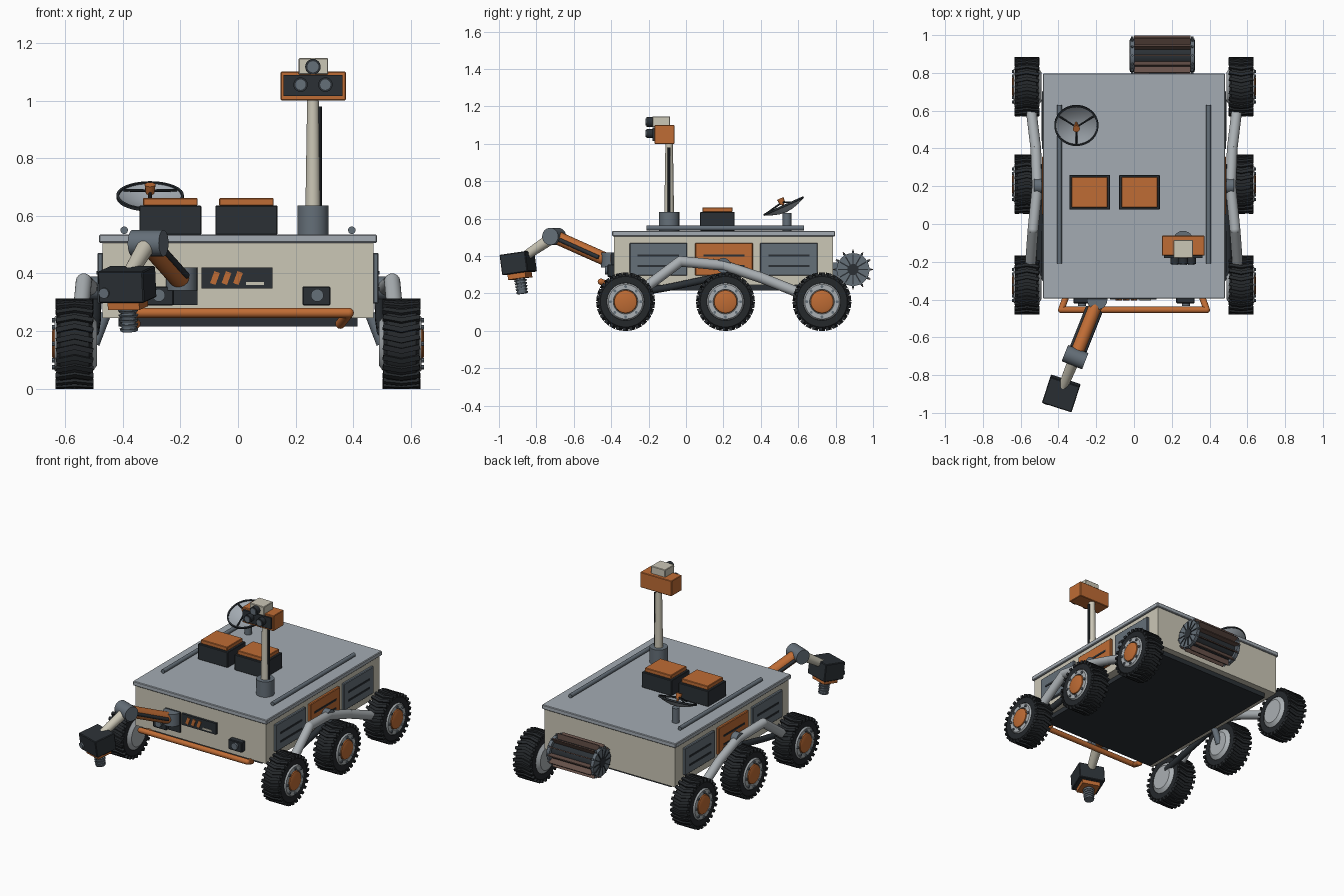
import bpy, bmesh, math
from mathutils import Matrix, Vector

cube = bpy.data.objects.get("Cube")
if cube:
    bpy.data.objects.remove(cube, do_unlink=True)


def material(name, r, g, b):
    m = bpy.data.materials.new(name)
    m.use_nodes = True
    m.diffuse_color = (r, g, b, 1)
    m.node_tree.nodes["Principled BSDF"].inputs["Base Color"].default_value = (r, g, b, 1)
    return m


CREAM = material("cream", .60, .57, .47)
DECK = material("deck_grey", .37, .41, .45)
ORANGE = material("orange", .52, .15, .035)
DARK = material("charcoal", .024, .03, .036)
STEEL = material("steel_grey", .13, .16, .19)
SILVER = material("silver", .40, .43, .45)
RUBBER = material("rubber", .018, .021, .024)
BROWN = material("fin_brown", .13, .08, .065)
made = []


def add(name, bm, mat, matrix=None):
    """Turn a bmesh into an object."""
    me = bpy.data.meshes.new(name)
    bmesh.ops.recalc_face_normals(bm, faces=bm.faces)
    bm.to_mesh(me)
    bm.free()
    me.materials.append(mat)
    return place(name, me, matrix)


def place(name, me, matrix=None):
    ob = bpy.data.objects.new(name, me)
    bpy.context.collection.objects.link(ob)
    if matrix:
        ob.matrix_world = matrix
    made.append(ob)
    return ob


def box(name, c, size, mat, frame=None, bevel=0):
    bm = bmesh.new()
    bmesh.ops.create_cube(bm, size=1)
    bmesh.ops.scale(bm, vec=size, verts=bm.verts)
    if bevel:
        bmesh.ops.bevel(bm, geom=bm.edges, offset=bevel, segments=1, affect='EDGES')
    return add(name, bm, mat, (frame or Matrix()) @ Matrix.Translation(c))


def span(name, x, y, z, mat, bevel=0):
    """Box given by its limits on each axis."""
    lim = (x, y, z)
    return box(name, [sum(a) / 2 for a in lim], [a[1] - a[0] for a in lim], mat, bevel=bevel)


def rod(name, a, b, r, mat, r2=None, n=24, frame=None):
    a, b = Vector(a), Vector(b)
    bm = bmesh.new()
    bmesh.ops.create_cone(bm, cap_ends=True, segments=n, radius1=r,
                          radius2=r if r2 is None else r2, depth=(b - a).length)
    turn = (b - a).to_track_quat('Z', 'Y').to_matrix().to_4x4()
    return add(name, bm, mat, (frame or Matrix()) @ Matrix.Translation((a + b) / 2) @ turn)


def ball(name, c, r, mat):
    bm = bmesh.new()
    bmesh.ops.create_uvsphere(bm, u_segments=20, v_segments=12, radius=r)
    return add(name, bm, mat, Matrix.Translation(c))


def pipe(name, pts, r, mat):
    for a, b in zip(pts, pts[1:]):
        rod(name, a, b, r, mat)
    for p in pts:
        ball(name + "_joint", p, r, mat)


def lathe(name, profile, mat, n=48, matrix=None):
    """Spin (x, radius) points about the x axis."""
    bm = bmesh.new()
    vs = [bm.verts.new((x, 0, r)) for x, r in profile]
    es = [bm.edges.new(p) for p in zip(vs, vs[1:])]
    bmesh.ops.spin(bm, geom=vs + es, axis=(1, 0, 0), cent=(0, 0, 0), steps=n, angle=math.tau)
    bmesh.ops.remove_doubles(bm, verts=bm.verts, dist=.0002)
    return add(name, bm, mat, matrix)


# Body
span("body", (-.47, .47), (-.385, .787), (.246, .506), CREAM)
span("deck", (-.482, .482), (-.395, .797), (.506, .535), DECK, .004)
span("belly_plate", (-.415, .415), (-.345, .745), (.216, .247), DARK)
for s in (-1, 1):
    for y, mat in ((-.148, STEEL), (.203, ORANGE), (.55, STEEL)):
        box("side_panel", (s * .478, y, .383), (.02, .308, .176), mat, bevel=.004)
        for z in (.403, .347):
            box("panel_slot", (s * .489, y, z), (.004, .22, .012), DARK)
    rod("deck_rail", (s * .395, -.21, .55), (s * .395, .63, .55), .013, STEEL)

# Wheel parts, built once and shared
tire = lathe("tire", [(-.05, .09), (-.062, .1), (-.062, .135), (-.05, .147), (.05, .147),
                      (.062, .135), (.062, .1), (.05, .09), (-.05, .09)], RUBBER)
bm = bmesh.new()
for i in range(26):
    for s in (-1, 1):
        m = (Matrix.Rotation(math.tau * i / 26, 4, 'X') @ Matrix.Translation((s * .031, 0, .147))
             @ Matrix.Rotation(s * .22, 4, 'Z') @ Matrix.Diagonal((.067, .018, .019, 1)))
        bmesh.ops.create_cube(bm, size=1, matrix=m)
tread = add("tread", bm, RUBBER)
rim = lathe("rim", [(-.078, 0), (-.078, .075), (-.06, .1), (.06, .1), (.07, .092),
                    (.07, .066), (.06, .064), (.06, 0)], SILVER)
hub = lathe("hub", [(.055, 0), (.055, .064), (.073, .06), (.078, .045), (.078, 0)], ORANGE, 24)
bm = bmesh.new()
for i in range(8):
    m = (Matrix.Rotation(math.tau * i / 8, 4, 'X') @ Matrix.Translation((.071, 0, .081))
         @ Matrix.Rotation(math.pi / 2, 4, 'Y'))
    bmesh.ops.create_cone(bm, cap_ends=True, segments=8, radius1=.008, radius2=.008,
                          depth=.014, matrix=m)
bolts = add("wheel_bolts", bm, STEEL)
parts = [tire, tread, rim, hub, bolts]
for s in (1, -1):
    for y in (-.323, .211, .727):
        m = Matrix.Translation((s * .567, y, .156)) @ Matrix.Rotation(0 if s > 0 else math.pi, 4, 'Z')
        for p in parts:
            if s > 0 and y < 0:
                p.matrix_world = m
            else:
                place(p.name.split(".")[0], p.data, m)

# Suspension
for s in (-1, 1):
    pipe("rocker_arm", [(s * .555, -.3, .17), (s * .535, -.03, .372), (s * .512, .2, .35),
                        (s * .52, .4, .285), (s * .555, .69, .17)], .028, SILVER)
    pipe("bogie_link", [(s * .5, -.28, .2), (s * .495, -.08, .235), (s * .492, .3, .315)], .019, DARK)
    rod("rocker_pivot", (s * .46, .2, .35), (s * .53, .2, .35), .04, STEEL)
    rod("middle_axle", (s * .46, .211, .26), (s * .5, .211, .156), .02, STEEL)

# Front panel and hazard cameras
span("front_panel", (-.127, .12), (-.4, -.38), (.347, .42), DARK)
for i in range(3):
    tilt = Matrix.Translation((-.08 + i * .04, -.401, .384)) @ Matrix.Rotation(.35, 4, 'Y')
    box("orange_stripe", (0, 0, 0), (.02, .006, .044), ORANGE, tilt)
span("white_bar", (.028, .09), (-.404, -.399), (.36, .37), CREAM)
for s in (-1, 1):
    box("hazard_camera", (s * .272, -.4, .322), (.098, .04, .066), DARK, bevel=.004)
    rod("hazard_lens", (s * .275, -.41, .324), (s * .275, -.433, .324), .022, STEEL)

# Bumper
pipe("bumper", [(-.355, -.37, .225), (-.385, -.455, .263), (.385, -.455, .263),
                (.355, -.37, .225)], .017, ORANGE)

# Deck boxes
for x in (-.235, .029):
    box("equipment_box", (x, .168, .585), (.215, .185, .102), DARK, bevel=.003)
    box("box_lid", (x, .168, .648), (.19, .16, .026), ORANGE, bevel=.003)

# Mast and camera head
rod("mast_base", (.26, -.09, .535), (.26, -.09, .635), .054, STEEL)
rod("mast", (.26, -.09, .63), (.26, -.09, 1.01), .026, CREAM, .02)
rod("mast_cable", (.284, -.09, .63), (.284, -.09, .98), .008, DARK, n=10)
span("camera_head", (.148, .374), (-.168, -.062), (1, 1.1), ORANGE, .003)
span("camera_face", (.158, .363), (-.18, -.165), (1.015, 1.088), DARK)
span("top_camera", (.21, .313), (-.18, -.085), (1.09, 1.147), CREAM, .003)
for x, z, r in ((.217, 1.055, .025), (.303, 1.055, .025), (.26, 1.117, .027)):
    rod("lens_barrel", (x, -.16, z), (x, -.212, z), r, DARK)
    rod("lens_glass", (x, -.205, z), (x, -.216, z), r * .72, STEEL)

# Dish antenna
rod("dish_post", (-.305, .54, .535), (-.305, .54, .63), .023, STEEL)
tip = Matrix.Translation((-.305, .522, .667)) @ Matrix.Rotation(math.radians(24), 4, 'X')
upright = tip @ Matrix.Rotation(-math.pi / 2, 4, 'Y')
lathe("dish", [(-.03, 0), (-.025, .04), (-.014, .08), (.002, .112), (-.004, .113),
               (-.019, .08), (-.031, .04), (-.036, 0)], DECK, 40, upright)
lathe("dish_rim", [(-.005, .108), (.006, .108), (.006, .117), (-.005, .117), (-.005, .108)],
      DARK, 40, upright)
for i in range(3):
    a = math.tau * i / 3 + math.pi / 6
    rod("dish_strut", (.105 * math.cos(a), .105 * math.sin(a), 0), (0, 0, .022), .005, DARK,
        n=8, frame=tip)
rod("dish_feed_stem", (0, 0, -.03), (0, 0, .02), .007, ORANGE, n=10, frame=tip)
rod("dish_feed", (0, 0, .012), (0, 0, .045), .015, ORANGE, .019, 12, tip)

# Finned power unit at the back
gen = Matrix.Translation((.15, .893, .328))
rod("power_core", (-.16, 0, 0), (.16, 0, 0), .07, DARK, frame=gen)
for s in (-1, 1):
    rod("power_end", (s * .148, 0, 0), (s * .17, 0, 0), .088, STEEL, n=32, frame=gen)
    rod("power_cap", (s * .168, 0, 0), (s * .174, 0, 0), .03, DARK, frame=gen)
for i in range(12):
    turn = gen @ Matrix.Rotation(math.tau * i / 12, 4, 'X')
    box("power_fin", (0, 0, .086), (.30, .007, .04), BROWN, turn)
    for s in (-1, 1):
        box("end_spoke", (s * .171, 0, .055), (.005, .007, .05), DARK, turn)
        rod("end_stud", (s * .159, 0, .08), (s * .159, 0, .1), .006, STEEL, n=8, frame=turn)
span("power_mount", (.08, .22), (.78, .84), (.29, .365), STEEL)

# Robot arm
shoulder, elbow, wrist = Vector((-.2, -.425, .38)), Vector((-.312, -.705, .505)), Vector((-.375, -.86, .4))
side = Vector((.93, -.37, 0))
span("arm_mount", (-.25, -.14), (-.4, -.38), (.29, .42), DARK)
rod("arm_base", (-.195, -.4, .34), (-.195, -.4, .42), .054, STEEL)
rod("upper_arm", shoulder, elbow, .036, ORANGE)
for s in (-1, 1):
    off = side * s * .036
    rod("arm_actuator", shoulder.lerp(elbow, .1) + off, shoulder.lerp(elbow, .85) + off, .011, DARK, n=12)
rod("elbow", elbow - side * .058, elbow + side * .058, .046, STEEL)
rod("forearm", elbow, wrist, .032, CREAM, .025)
head = (Matrix.Translation((-.385, -.897, .362)) @ Matrix.Rotation(math.radians(-18), 4, 'Z')
        @ Matrix.Rotation(math.radians(8), 4, 'X'))
box("tool_head", (0, 0, 0), (.165, .145, .11), DARK, head, .004)
box("tool_collar", (0, 0, -.068), (.115, .1, .03), ORANGE, head)
rod("tool_lens", (-.06, -.06, -.02), (-.06, -.082, -.02), .018, STEEL, frame=head)
rod("drill_core", (0, 0, -.08), (0, 0, -.165), .026, STEEL, frame=head)
for i in range(5):
    z = -.09 - i * .016
    rod("drill_thread", (0, 0, z), (0, 0, z - .009), .036 - i * .001, STEEL, .03, 20, head)

# Smooth round surfaces, keep hard edges
bpy.ops.object.select_all(action='DESELECT')
for ob in made:
    ob.select_set(True)
bpy.context.view_layer.objects.active = made[0]
bpy.ops.object.shade_smooth_by_angle(angle=math.radians(35))
